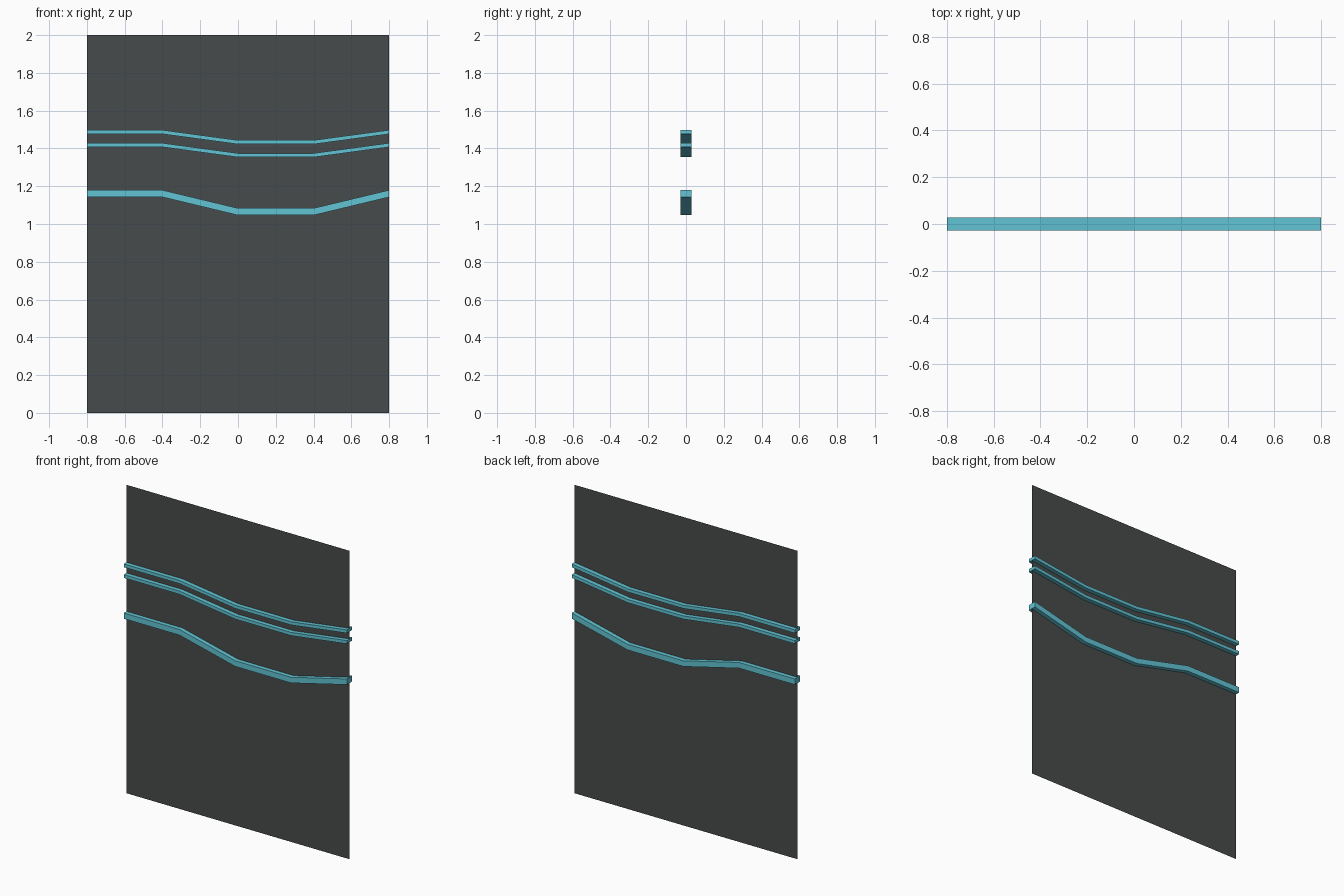
import bpy

if "Cube" in bpy.data.objects:
    bpy.data.objects.remove(bpy.data.objects["Cube"])


def material(name, rgb):
    m = bpy.data.materials.new(name)
    m.diffuse_color = (*rgb, 1.0)
    m.use_nodes = True
    m.node_tree.nodes["Principled BSDF"].inputs["Base Color"].default_value = m.diffuse_color
    return m


def mesh_object(name, verts, faces, mat):
    me = bpy.data.meshes.new(name)
    me.from_pydata(verts, [], faces)
    me.materials.append(mat)
    ob = bpy.data.objects.new(name, me)
    bpy.context.collection.objects.link(ob)
    return ob


dark = material("dark_grey", (0.064, 0.071, 0.071))
cyan = material("cyan", (0.120, 0.550, 0.655))

# Thin upright panel, a single sheet
mesh_object("panel", [(-0.8, 0, 0), (0.8, 0, 0), (0.8, 0, 2), (-0.8, 0, 2)],
            [(0, 1, 2, 3)], dark)

# Bent bars that pass through the panel: high at both ends, dipping in the middle
XS = (-0.8, -0.4, 0.0, 0.4, 0.8)
DIP = (0, 0, 1, 1, 0)
HALF_DEPTH = 0.028


def bent_bar(name, z, dip, half_height):
    verts, faces = [], []
    for x, d in zip(XS, DIP):
        c = z - d * dip
        for y, h in ((-1, -1), (1, -1), (1, 1), (-1, 1)):
            verts.append((x, y * HALF_DEPTH, c + h * half_height))
    for i in range(len(XS) - 1):
        for k in range(4):
            a, b = 4 * i + k, 4 * i + (k + 1) % 4
            faces.append((a, a + 4, b + 4, b)[::-1])
    n = len(verts)
    faces += [(0, 1, 2, 3)[::-1], (n - 4, n - 3, n - 2, n - 1)]
    ob = mesh_object(name, verts, faces, cyan)
    # Consistent outward normals
    import bmesh
    bm = bmesh.new()
    bm.from_mesh(ob.data)
    bmesh.ops.recalc_face_normals(bm, faces=bm.faces)
    bm.to_mesh(ob.data)
    bm.free()


bent_bar("upper_thin_bar", 1.487, 0.054, 0.0105)
bent_bar("lower_thin_bar", 1.418, 0.054, 0.0105)
bent_bar("wide_bar", 1.161, 0.096, 0.0185)
